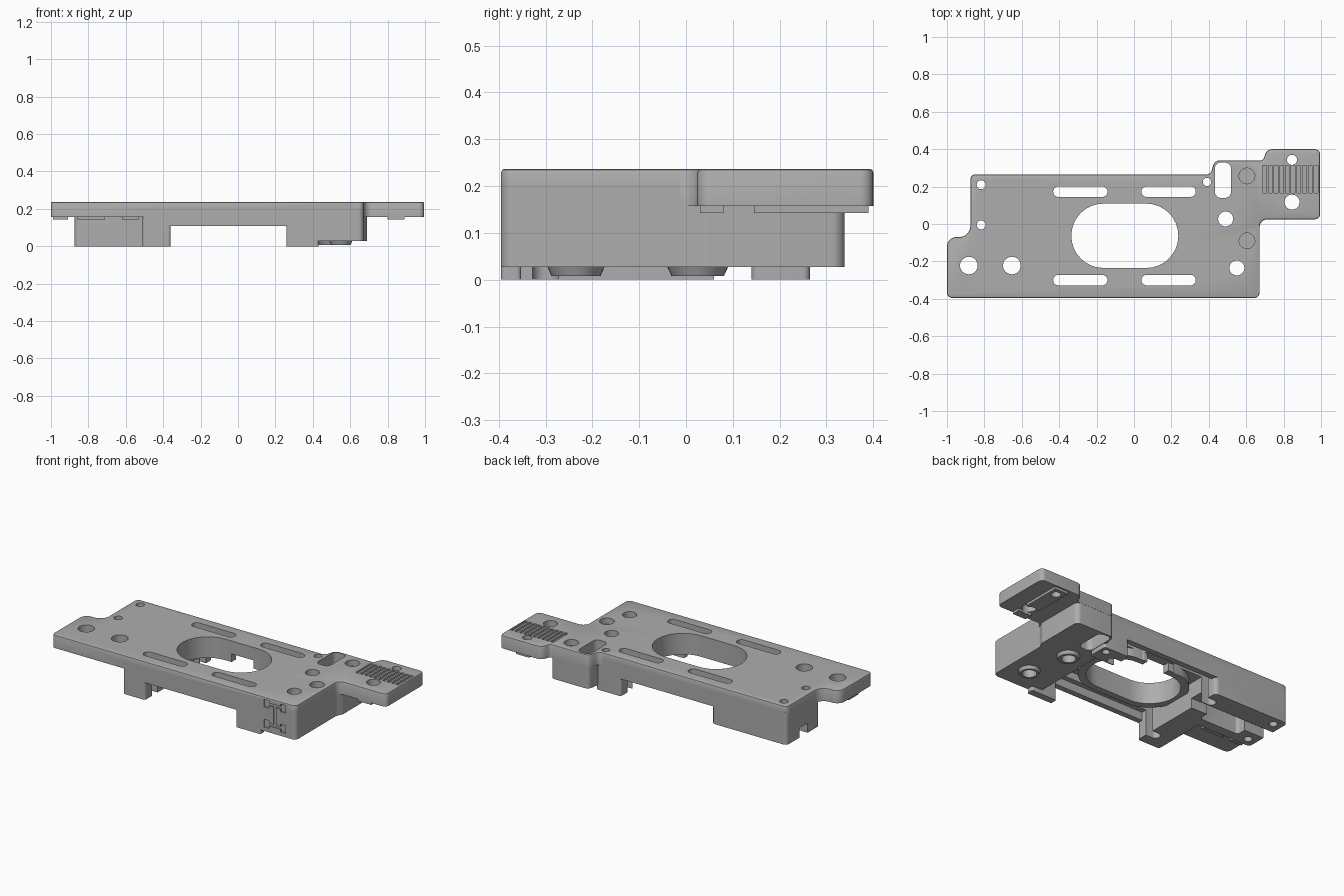
import bpy, bmesh, math
from mathutils import Vector

if "Cube" in bpy.data.objects:
    bpy.data.objects.remove(bpy.data.objects["Cube"])

grey = bpy.data.materials.new("light_grey")
grey.use_nodes = True
grey.diffuse_color = (0.42, 0.42, 0.42, 1)
grey.node_tree.nodes["Principled BSDF"].inputs["Base Color"].default_value = grey.diffuse_color


def fillet(corners, radius, steps=8):
    """Round every corner of a polygon; a corner may carry its own radius."""
    out, n = [], len(corners)
    for i, c in enumerate(corners):
        r = c[2] if len(c) > 2 else radius
        p = Vector(c[:2])
        a = (Vector(corners[i - 1][:2]) - p).normalized()
        b = (Vector(corners[(i + 1) % n][:2]) - p).normalized()
        half = a.angle(b) / 2
        if r <= 0:
            out.append(p)
            continue
        start, end = p + a * r / math.tan(half), p + b * r / math.tan(half)
        centre = p + (a + b).normalized() * r / math.sin(half)
        u, v = start - centre, end - centre
        sweep = u.angle(v)
        for k in range(steps + 1):
            t = k / steps
            out.append(centre + (u * math.sin((1 - t) * sweep) + v * math.sin(t * sweep)) / math.sin(sweep))
    clean = [p for i, p in enumerate(out) if (p - out[i - 1]).length > 1e-5]
    return clean


def prism(name, pts, z0, z1, bevel=0):
    bm = bmesh.new()
    base = bm.faces.new([bm.verts.new((p[0], p[1], z0)) for p in pts])
    ext = bmesh.ops.extrude_face_region(bm, geom=[base])["geom"]
    bmesh.ops.translate(bm, vec=(0, 0, z1 - z0), verts=[e for e in ext if isinstance(e, bmesh.types.BMVert)])
    bmesh.ops.recalc_face_normals(bm, faces=bm.faces)
    if bevel:
        top = [e for e in bm.edges if all(v.co.z > z1 - 1e-4 for v in e.verts)]
        bmesh.ops.bevel(bm, geom=top, offset=bevel, segments=2, affect='EDGES', profile=0.5)
    mesh = bpy.data.meshes.new(name)
    bm.to_mesh(mesh)
    bm.free()
    mesh.materials.append(grey)
    ob = bpy.data.objects.new(name, mesh)
    bpy.context.collection.objects.link(ob)
    return ob


def box(name, x0, x1, y0, y1, z0, z1, r=0):
    return prism(name, fillet([(x0, y0), (x1, y0), (x1, y1), (x0, y1)], r), z0, z1)


def disc(name, x, y, r, z0, z1, taper=1):
    ring = [(x + r * math.cos(a * math.tau / 32), y + r * math.sin(a * math.tau / 32)) for a in range(32)]
    ob = prism(name, ring, z0, z1)
    for v in ob.data.vertices:
        if v.co.z < z0 + 1e-4:
            v.co.x, v.co.y = x + (v.co.x - x) * taper, y + (v.co.y - y) * taper
    return ob


def combine(target, tool, operation):
    mod = target.modifiers.new("combine", 'BOOLEAN')
    mod.operation, mod.object, mod.solver = operation, tool, 'EXACT'
    bpy.context.view_layer.objects.active = target
    bpy.ops.object.modifier_apply(modifier=mod.name)
    bpy.data.objects.remove(tool)


TOP, UNDER, RIM = 0.237, 0.157, 0.107
FRONT, BACK = -0.395, 0.265

# main plate with stepped outline
outline = [(-1, FRONT), (0.672, FRONT), (0.672, 0.025, 0.04), (0.995, 0.025), (0.995, 0.4),
           (0.71, 0.4, 0.04), (0.69, 0.34, 0.02), (0.43, 0.34, 0.035), (0.41, BACK, 0.03), (-0.875, BACK),
           (-0.875, -0.07, 0.06), (-1, -0.07, 0.05)]
plate = prism("mounting_plate", fillet(outline, 0.028), UNDER, TOP, 0.008)

# deep clamp block, rims, legs and keys below the plate
block = [(0.36, FRONT, 0), (0.672, FRONT), (0.672, 0.0, 0.02), (0.69, 0.04, 0.02), (0.69, 0.339),
         (0.432, 0.339), (0.415, 0.25, 0.03), (0.36, 0.2, 0.02)]
solids = [
    prism("block", fillet(block, 0.028), 0.027, 0.2),
    box("front_rim", -0.45, 0.4, FRONT, -0.36, RIM, 0.2),
    box("back_rim", -0.45, 0.4, 0.23, BACK, RIM, 0.2),
    box("front_leg", 0.26, 0.43, FRONT, -0.352, 0, 0.2, 0.01),
    box("back_leg", 0.26, 0.43, 0.14, BACK, 0, 0.2, 0.015),
    box("cross_leg", -0.51, -0.36, FRONT, 0.2, 0, 0.2, 0.015),
    box("end_block", -0.874, -0.36, -0.06, BACK, 0, 0.2, 0.025),
    box("collar", -0.375, 0.275, -0.275, 0.15, RIM, 0.2, 0.2),
]
for x0, x1 in ((-0.99, -0.91), (-0.86, -0.71), (-0.62, -0.53)):
    solids.append(box("end_key", x0, x1, -0.27, -0.175, 0.142, 0.2))
for y0, y1 in ((0.03, 0.08), (0.145, 0.39)):
    solids.append(box("tab_key", 0.8, 0.89, y0, y1, 0.142, 0.2))
for x, y, r in ((0.55, -0.235, 0.075), (0.49, 0.025, 0.08)):
    solids.append(disc("boss", x, y, r, 0.008, 0.06, 0.7))
for s in solids:
    combine(plate, s, 'UNION')

# through holes and slots
cuts = [box("oval", -0.335, 0.237, -0.235, 0.109, -0.1, 0.4, 0.1715)]
for y in (0.173, -0.3):
    for x in (-0.432, 0.04):
        cuts.append(box("slot", x, x + 0.29, y - 0.028, y + 0.028, -0.1, 0.4, 0.0275))
cuts.append(box("cable_slot", 0.433, 0.518, 0.14, 0.328, -0.1, 0.4, 0.03))
for x, y, r in ((0.39, 0.225, 0.022), (0.49, 0.027, 0.04), (0.55, -0.235, 0.04), (0.845, 0.343, 0.027),
                (0.845, 0.117, 0.04), (-0.883, -0.222, 0.047), (-0.653, -0.222, 0.047),
                (-0.817, 0.21, 0.024), (-0.817, -0.005, 0.024)):
    cuts.append(disc("hole", x, y, r, -0.1, 0.4))

# blind sockets and scale grooves on top
for y in (0.257, -0.09):
    cuts.append(disc("socket", 0.604, y, 0.042, 0.2, 0.4))
for k in range(10):
    x = 0.688 + k * 0.0305
    cuts.append(box("groove", x, x + 0.02, 0.167, 0.313, 0.227, 0.3))

# underside channels, collar notch
cuts += [
    box("cable_channel", -1.1, -0.3, 0.06, 0.14, -0.1, 0.06),
    box("pocket", -0.74, -0.47, 0, 0.14, -0.1, UNDER, 0.02),
    box("collar_notch", -0.12, 0.03, 0.05, 0.2, 0.05, UNDER),
]
# engraved rail cross-section on the front
for z in (0.075, 0.2):
    cuts.append(box("bar", 0.47, 0.585, -0.5, FRONT + 0.008, z - 0.008, z + 0.008))
    for x in (0.47, 0.585):
        cuts.append(box("bar_end", x - 0.017, x + 0.017, -0.5, FRONT + 0.008, z - 0.024, z + 0.024))
cuts.append(box("stem", 0.518, 0.537, -0.5, FRONT + 0.008, 0.07, 0.205))
for c in cuts:
    combine(plate, c, 'DIFFERENCE')

bpy.ops.object.select_all(action='DESELECT')
plate.select_set(True)
bpy.context.view_layer.objects.active = plate
bpy.ops.object.shade_smooth_by_angle(angle=math.radians(30))
